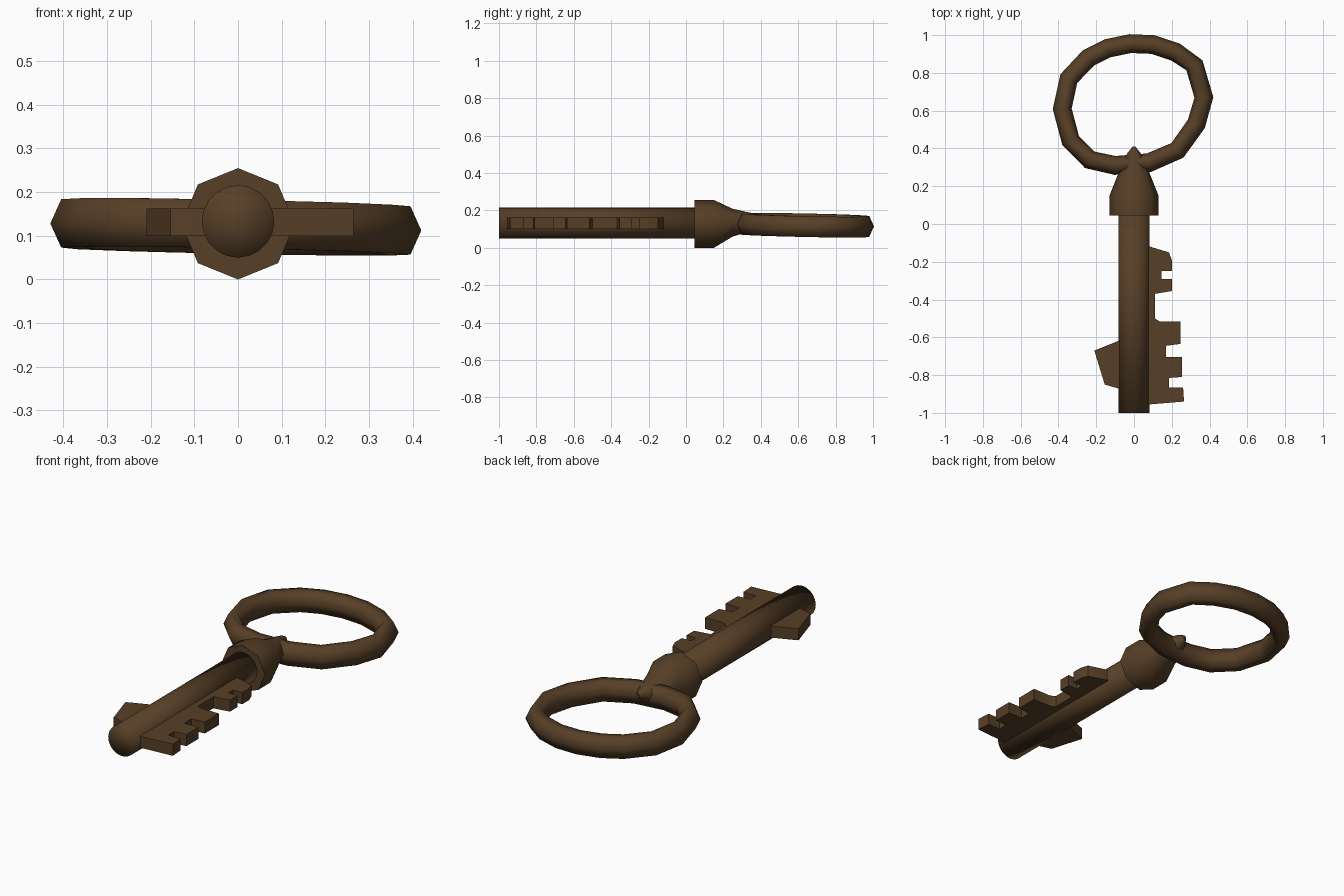
import bpy, bmesh, math
from mathutils import Vector

default_cube = bpy.data.objects.get("Cube")
if default_cube:
    bpy.data.objects.remove(default_cube, do_unlink=True)

# One aged bronze colour for the whole key
BRONZE = (0.095, 0.050, 0.020, 1.0)
bronze = bpy.data.materials.new("dark_bronze")
bronze.use_nodes = True
bronze.diffuse_color = BRONZE
shader = bronze.node_tree.nodes["Principled BSDF"]
shader.inputs["Base Color"].default_value = BRONZE
shader.inputs["Roughness"].default_value = 0.7

AXIS_Z = 0.133


def finish(name, bm, smooth_angle):
    """Turn a bmesh into a named, coloured and smooth-shaded object."""
    bmesh.ops.recalc_face_normals(bm, faces=bm.faces)
    mesh = bpy.data.meshes.new(name)
    bm.to_mesh(mesh)
    bm.free()
    obj = bpy.data.objects.new(name, mesh)
    bpy.context.collection.objects.link(obj)
    mesh.materials.append(bronze)
    bpy.ops.object.select_all(action='DESELECT')
    obj.select_set(True)
    bpy.context.view_layer.objects.active = obj
    if smooth_angle is None:
        bpy.ops.object.shade_smooth()
    else:
        bpy.ops.object.shade_smooth_by_angle(angle=math.radians(smooth_angle))
    return obj


def bridge(bm, ring_a, ring_b):
    """Join two equal vertex loops with a band of quads."""
    count = len(ring_a)
    for i in range(count):
        j = (i + 1) % count
        bm.faces.new((ring_a[i], ring_a[j], ring_b[j], ring_b[i]))


def fan(bm, ring):
    """Close a loop with triangles meeting at its middle."""
    middle = sum((v.co for v in ring), Vector()) / len(ring)
    tip = bm.verts.new(middle)
    for i, vert in enumerate(ring):
        bm.faces.new((vert, ring[(i + 1) % len(ring)], tip))


def loft(name, sections, sides, smooth_angle):
    """Skin elliptical sections (y, half_width, bottom, top) along y."""
    bm = bmesh.new()
    rings = []
    for y, half_width, bottom, top in sections:
        ring = []
        for i in range(sides):
            angle = math.tau * i / sides - math.pi / 2
            z = (top + bottom) / 2 + (top - bottom) / 2 * math.sin(angle)
            ring.append(bm.verts.new((half_width * math.cos(angle), y, z)))
        rings.append(ring)
    for ring_a, ring_b in zip(rings, rings[1:]):
        bridge(bm, ring_a, ring_b)
    fan(bm, rings[0])
    fan(bm, rings[-1])
    return finish(name, bm, smooth_angle)


def plate(name, outline, bottom, top):
    """Extrude a flat outline between two heights."""
    bm = bmesh.new()
    face = bm.faces.new([bm.verts.new((x, y, bottom)) for x, y in outline])
    extruded = bmesh.ops.extrude_face_region(bm, geom=[face])
    moved = [g for g in extruded["geom"] if isinstance(g, bmesh.types.BMVert)]
    bmesh.ops.translate(bm, verts=moved, vec=(0, 0, top - bottom))
    bmesh.ops.triangulate(bm, faces=[f for f in bm.faces if len(f.verts) > 4])
    return finish(name, bm, 40)


def ring_handle(name, path, half_width, half_height, sides):
    """Sweep a pointed section around a closed, slightly tilted path."""
    bm = bmesh.new()
    rings = []
    for i, (x, y) in enumerate(path):
        before = Vector(path[i - 1])
        after = Vector(path[(i + 1) % len(path)])
        along = (after - before).normalized()
        outward = Vector((along.y, -along.x, 0))
        centre = Vector((x, y, 0.133 - 0.02 * x - 0.02 * y))
        ring = []
        for k in range(sides):
            angle = math.tau * k / sides
            offset = outward * half_width * math.cos(angle)
            offset.z = half_height * math.sin(angle)
            ring.append(bm.verts.new(centre + offset))
        rings.append(ring)
    for i, ring in enumerate(rings):
        bridge(bm, ring, rings[(i + 1) % len(rings)])
    return finish(name, bm, None)


# Round shaft
SHAFT_R = 0.083
loft("shaft", [(y, SHAFT_R, AXIS_Z - SHAFT_R, AXIS_Z + SHAFT_R)
               for y in (-1, 0.08)], 20, None)

# Faceted collar tapering into the ring
loft("collar", [
    (0.045, 0.13, 0, 0.255),
    (0.15, 0.13, 0, 0.255),
    (0.25, 0.09, 0.06, 0.208),
    (0.33, 0.06, 0.085, 0.19),
    (0.375, 0.035, 0.11, 0.183),
    (0.41, 0.008, 0.14, 0.165),
], 8, 50)

# Oval ring handle
ring_handle("ring_handle", [
    (.37, .67), (.32, .84), (.22, .91), (.1, .95), (-.02, .955),
    (-.14, .93), (-.24, .88), (-.345, .77), (-.38, .61), (-.335, .44),
    (-.235, .34), (-.1, .31), (.08, .325), (.23, .39), (.33, .53),
], 0.05, 0.064, 6)

# Notched teeth on the left side, in two groups joined by a narrow web
plate("toothed_bit", [
    (.06, -.12), (.085, -.12), (.185, -.15), (.2, -.19), (.2, -.25),
    (.145, -.25), (.145, -.29), (.2, -.29), (.2, -.355), (.11, -.37),
    (.11, -.5), (.135, -.515), (.245, -.515), (.245, -.635),
    (.17, -.645), (.17, -.705), (.255, -.705), (.255, -.81),
    (.185, -.815), (.185, -.865), (.26, -.865), (.265, -.94),
    (.06, -.957),
], 0.1, 0.163)

# Single fin on the right side
plate("side_fin", [
    (-.06, -.61), (-.21, -.67), (-.155, -.85), (-.06, -.877),
], 0.1, 0.163)
